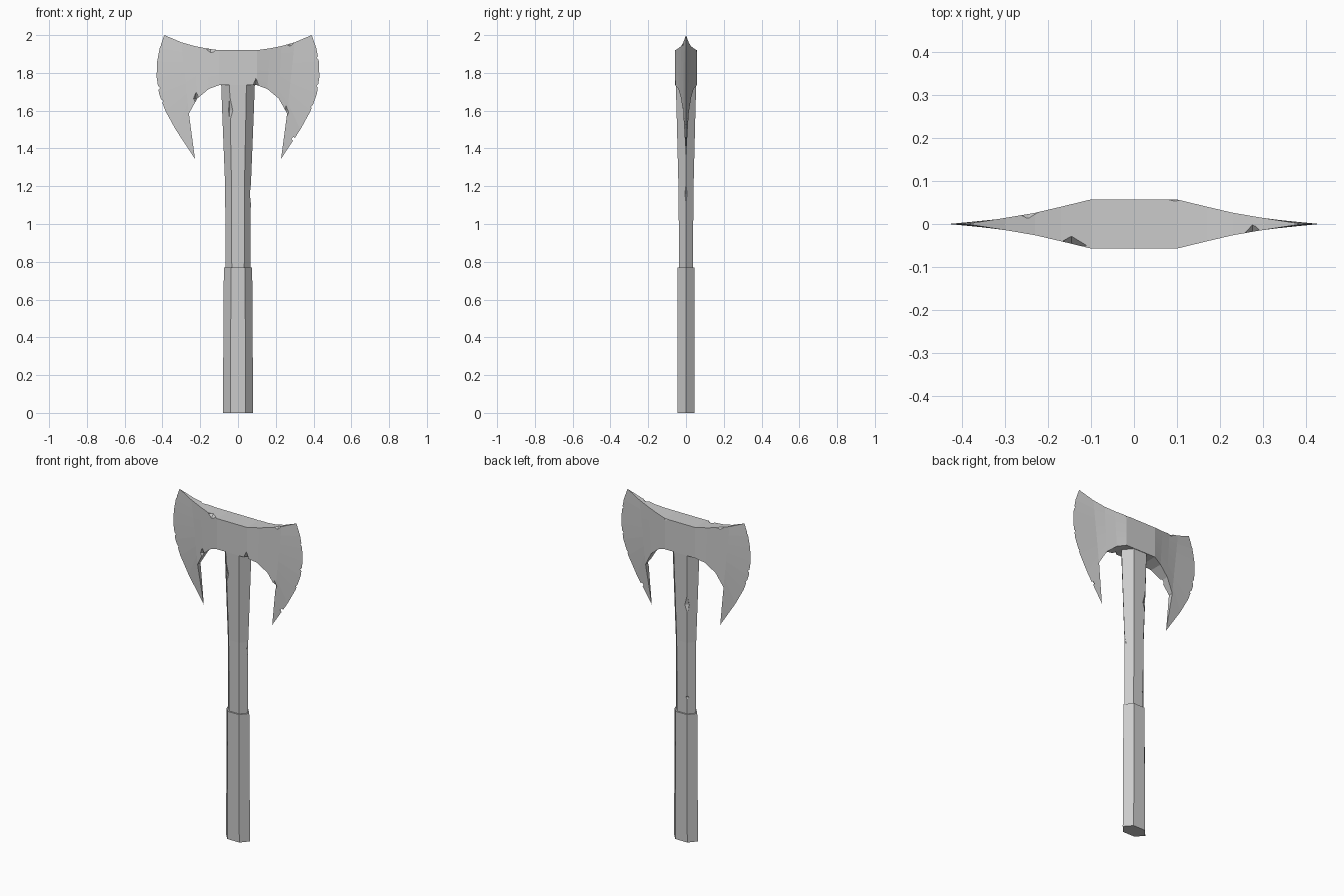
import bpy, bmesh
from mathutils import Vector

if "Cube" in bpy.data.objects:
    bpy.data.objects.remove(bpy.data.objects["Cube"])

grey = bpy.data.materials.new("plain grey")
grey.use_nodes = True
grey.diffuse_color = (0.6, 0.6, 0.6, 1)
grey.node_tree.nodes["Principled BSDF"].inputs["Base Color"].default_value = (0.6, 0.6, 0.6, 1)


def make_object(name, bm):
    bmesh.ops.recalc_face_normals(bm, faces=bm.faces)
    mesh = bpy.data.meshes.new(name)
    bm.to_mesh(mesh)
    bm.free()
    mesh.materials.append(grey)
    obj = bpy.data.objects.new(name, mesh)
    bpy.context.collection.objects.link(obj)
    return obj


def hex_shaft(name, rings):
    """Six-sided bar with flat front and back; rings are (z, half width, half depth)."""
    bm = bmesh.new()
    loops = []
    for z, w, d in rings:
        outline = [(w, 0), (w / 2, d), (-w / 2, d), (-w, 0), (-w / 2, -d), (w / 2, -d)]
        loops.append([bm.verts.new((x, y, z)) for x, y in outline])
    for a, b in zip(loops, loops[1:]):
        for i in range(6):
            j = (i + 1) % 6
            bm.faces.new((a[i], a[j], b[j], b[i]))
    bm.faces.new(loops[0])
    bm.faces.new(loops[-1])
    return make_object(name, bm)


def chip(target, chips):
    """Knock diamond-shaped dents out of a part; chips are (centre, half sizes)."""
    bm = bmesh.new()
    for centre, size in chips:
        c, (sx, sy, sz) = Vector(centre), size
        ring = [bm.verts.new(c + Vector(v)) for v in
                ((sx, 0, 0), (0, sy, 0), (-sx, 0, 0), (0, -sy, 0))]
        ends = [bm.verts.new(c + Vector((0, 0, s))) for s in (sz, -sz)]
        for end in ends:
            for i in range(4):
                bm.faces.new((ring[i], ring[(i + 1) % 4], end))
    cutter = make_object("chip_cutter", bm)
    cutter.hide_render = True
    mod = target.modifiers.new("chips", "BOOLEAN")
    mod.operation = "DIFFERENCE"
    mod.solver = "EXACT"
    mod.object = cutter
    bpy.context.view_layer.objects.active = target
    bpy.ops.object.modifier_apply(modifier=mod.name)
    bpy.data.objects.remove(cutter)


# Grip and upper shaft
grip = hex_shaft("grip", [(0, 0.08, 0.045), (0.77, 0.075, 0.045)])
chip(grip, [((0.065, -0.05, 0), (0.02, 0.02, 0.36)),
            ((-0.045, 0.052, 0.75), (0.014, 0.014, 0.06))])

shaft = hex_shaft("shaft", [(0.75, 0.066, 0.036), (1.2, 0.068, 0.04),
                            (1.6, 0.084, 0.05), (1.74, 0.089, 0.054)])
chip(shaft, [((-0.045, -0.056, 1.6), (0.025, 0.02, 0.1)),
             ((0.076, 0, 1.16), (0.018, 0.025, 0.09)),
             ((-0.042, 0.051, 1.43), (0.024, 0.02, 0.08)),
             ((-0.038, 0.046, 0.87), (0.022, 0.02, 0.03))])

# Double blade: columns from the thick middle out to the curved cutting edges
cutting_edge = [(0.39, 2.0), (0.415, 1.93), (0.428, 1.86), (0.431, 1.78),
                (0.418, 1.69), (0.385, 1.6), (0.33, 1.5), (0.228, 1.345)]
straight = [((0.10, 1.92), (0.10, 1.735), 0.057), ((0.17, 1.93), (0.155, 1.715), 0.04),
            ((0.23, 1.942), (0.215, 1.665), 0.026), ((0.30, 1.962), (0.26, 1.585), 0.014)]
rows = len(cutting_edge)
half = []
for top, bottom, thick in straight:
    top, bottom = Vector(top), Vector(bottom)
    half.append(([top.lerp(bottom, r / (rows - 1)) for r in range(rows)], thick))
half.append((cutting_edge, 0))

bm = bmesh.new()
columns = []
for side, cols in ((-1, half[::-1]), (1, half)):
    for points, t in cols:
        front = [bm.verts.new((side * x, -t, z)) for x, z in points]
        back = front if t == 0 else [bm.verts.new((side * x, t, z)) for x, z in points]
        columns.append((front, back))
for (fa, ba), (fb, bb) in zip(columns, columns[1:]):
    for r in range(rows - 1):
        bm.faces.new((fa[r], fb[r], fb[r + 1], fa[r + 1]))
        bm.faces.new((ba[r], ba[r + 1], bb[r + 1], bb[r]))
    for r in (0, rows - 1):
        rim = list(dict.fromkeys((fa[r], fb[r], bb[r], ba[r])))
        bm.faces.new(rim)
blade = make_object("double_blade", bm)

# Battle damage along the rims and small nicks in the cutting edges
rim_chips = [((-0.145, -0.05, 1.927), (0.045, 0.022, 0.025)),
             ((0.275, -0.022, 1.957), (0.03, 0.022, 0.02)),
             ((-0.245, 0.028, 1.948), (0.04, 0.016, 0.02)),
             ((0.095, 0.06, 1.922), (0.03, 0.008, 0.02)),
             ((0.095, -0.057, 1.737), (0.015, 0.02, 0.035)),
             ((-0.222, -0.026, 1.665), (0.018, 0.018, 0.035)),
             ((0.253, -0.016, 1.59), (0.02, 0.014, 0.04))]
nicks = [((x, 0, z), (0.013, 0.03, 0.012)) for x, z in
         ((-0.418, 1.945), (-0.425, 1.72), (-0.408, 1.65),
          (0.428, 1.88), (0.427, 1.73), (0.398, 1.62), (0.293, 1.45))]
chip(blade, rim_chips + nicks)
